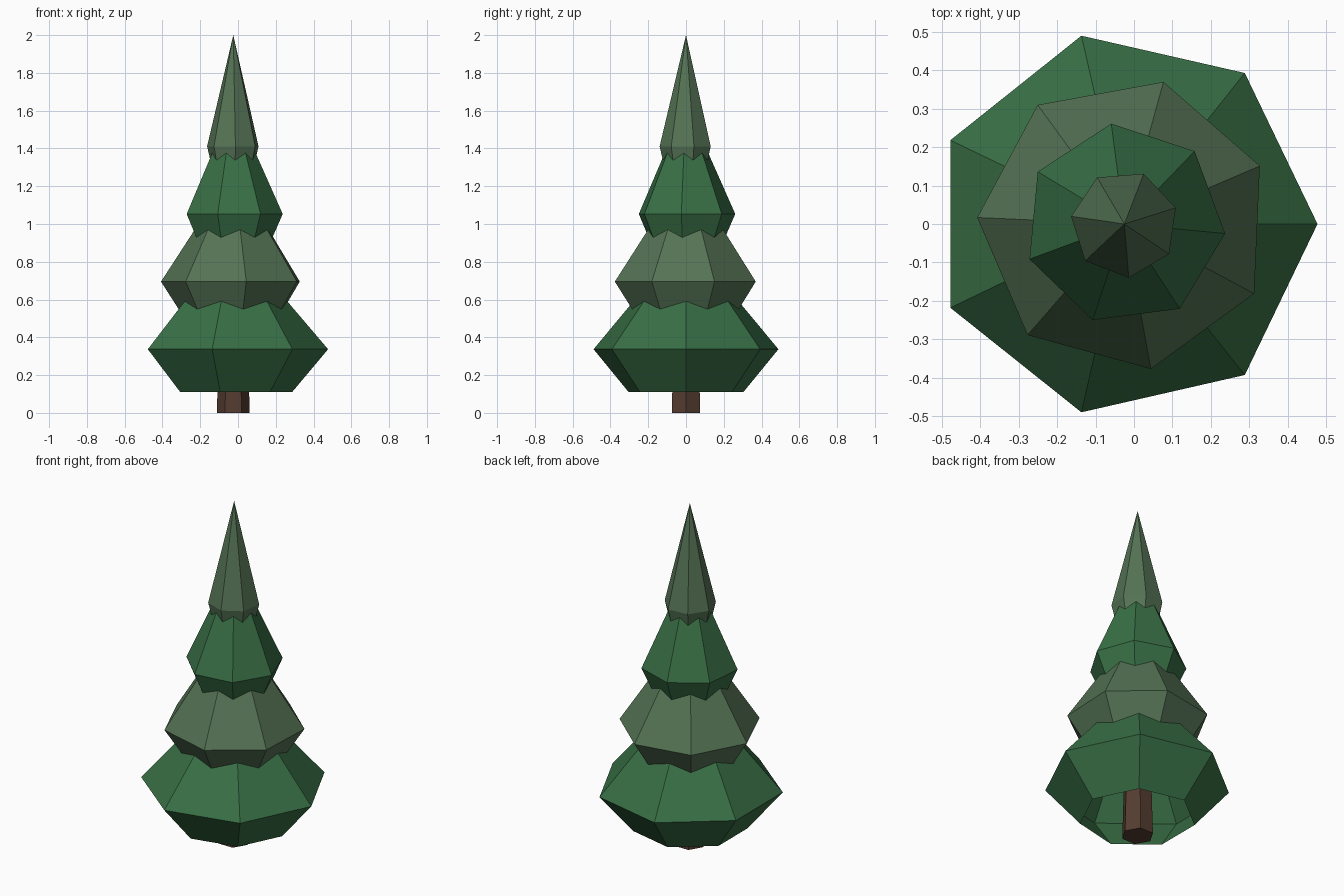
import bpy, bmesh
from math import cos, sin, pi, radians

if "Cube" in bpy.data.objects:
    bpy.data.objects.remove(bpy.data.objects["Cube"])

CX = -0.025  # tree axis, so that the seven-sided outline is centred


def material(name, rgb):
    m = bpy.data.materials.new(name)
    m.diffuse_color = (*rgb, 1)
    m.use_nodes = True
    m.node_tree.nodes["Principled BSDF"].inputs["Base Color"].default_value = m.diffuse_color
    return m


def stack(name, sides, turn, rings, mat, apex=None, cap=False):
    """Flat-sided shell through (radius, z) rings, with optional tip or caps."""
    bm = bmesh.new()
    loops = []
    for r, z in rings:
        angles = [turn + 2 * pi * i / sides for i in range(sides)]
        loops.append([bm.verts.new((CX + r * cos(a), r * sin(a), z)) for a in angles])
    for lo, hi in zip(loops, loops[1:]):
        for i in range(sides):
            j = (i + 1) % sides
            bm.faces.new((lo[i], lo[j], hi[j], hi[i]))
    if apex is not None:
        tip = bm.verts.new((CX, 0, apex))
        for i in range(sides):
            bm.faces.new((loops[-1][i], loops[-1][(i + 1) % sides], tip))
    if cap:
        bm.faces.new(loops[0][::-1])
        bm.faces.new(loops[-1])
    mesh = bpy.data.meshes.new(name)
    bm.to_mesh(mesh)
    bm.free()
    mesh.materials.append(mat)
    bpy.context.collection.objects.link(bpy.data.objects.new(name, mesh))


bark = material("bark", (0.09, 0.045, 0.03))
dark = material("dark_green", (0.04, 0.16, 0.06))
pale = material("pale_green", (0.09, 0.17, 0.09))

# Trunk: slightly tapered hexagonal post running up inside the foliage
stack("trunk", 6, 0, [(0.087, 0), (0.062, 0.9)], bark, cap=True)

# Foliage: four equally tall tiers, open underneath, each narrower and turned
tiers = [(0.502, 0, dark), (0.383, 23.2, pale), (0.263, -5.4, dark), (0.14, 17.5, pale)]
for n, (r, turn, mat) in enumerate(tiers):
    z = 0.337 + 0.358 * n
    stack(f"foliage_tier_{n + 1}", 7, radians(turn),
          [(r * 0.622, z - 0.226), (r, z)], mat, apex=z + 0.589)
